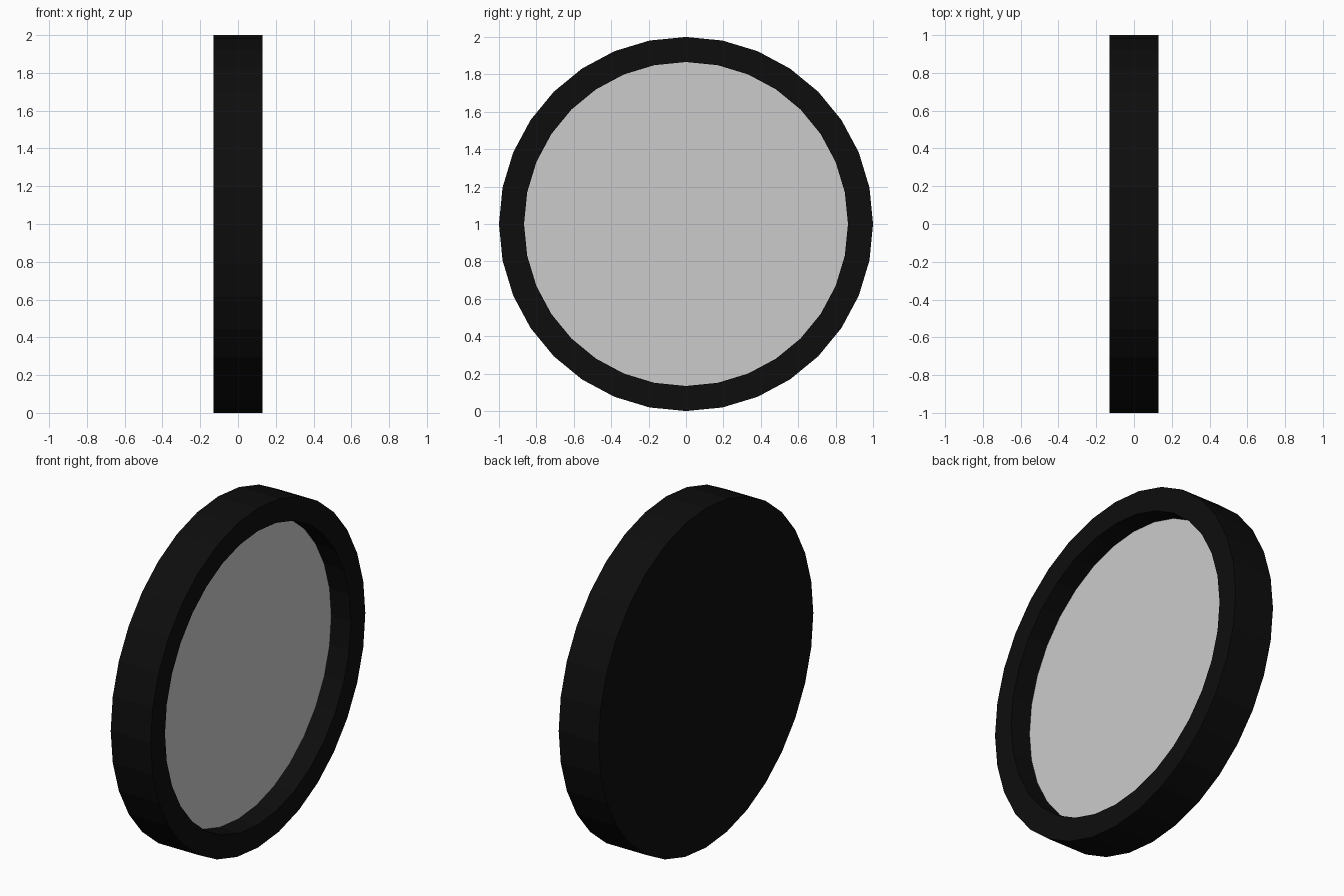
import bpy, bmesh, math

if "Cube" in bpy.data.objects:
    bpy.data.objects.remove(bpy.data.objects["Cube"])

SIDES = 32
R_OUT, R_IN = 1.0, 0.866
HALF = 0.13

def ring(bm, x, r):
    # Circle of vertices around the x axis, centred at z = 1
    return [bm.verts.new((x, r * math.sin(2 * math.pi * i / SIDES),
                          1 + r * math.cos(2 * math.pi * i / SIDES)))
            for i in range(SIDES)]

def bridge(bm, a, b):
    for i in range(SIDES):
        j = (i + 1) % SIDES
        bm.faces.new((a[i], a[j], b[j], b[i]))

def finish(bm, name, fix=True):
    if fix:
        bmesh.ops.recalc_face_normals(bm, faces=bm.faces)
    me = bpy.data.meshes.new(name)
    bm.to_mesh(me)
    bm.free()
    ob = bpy.data.objects.new(name, me)
    bpy.context.collection.objects.link(ob)
    return ob

# Housing: flat back, outer wall, front rim, recess wall and recess floor
bm = bmesh.new()
loops = [ring(bm, x, r) for x, r in
         ((-HALF, R_OUT), (HALF, R_OUT), (HALF, R_IN), (0.0, R_IN))]
for a, b in zip(loops, loops[1:]):
    bridge(bm, a, b)
bm.faces.new(loops[0])
bm.faces.new(loops[-1])
housing = finish(bm, "housing")
black = bpy.data.materials.new("black")
black.diffuse_color = (0.004, 0.004, 0.004, 1)
black.use_nodes = True
black.node_tree.nodes["Principled BSDF"].inputs["Base Color"].default_value = black.diffuse_color
housing.data.materials.append(black)

# Face plate: grey disc halfway down the recess, facing +x
bm = bmesh.new()
plate = bm.faces.new(ring(bm, 0.002, R_IN))
plate.normal_update()
if plate.normal.x < 0:
    plate.normal_flip()
finish(bm, "face_plate", fix=False)
